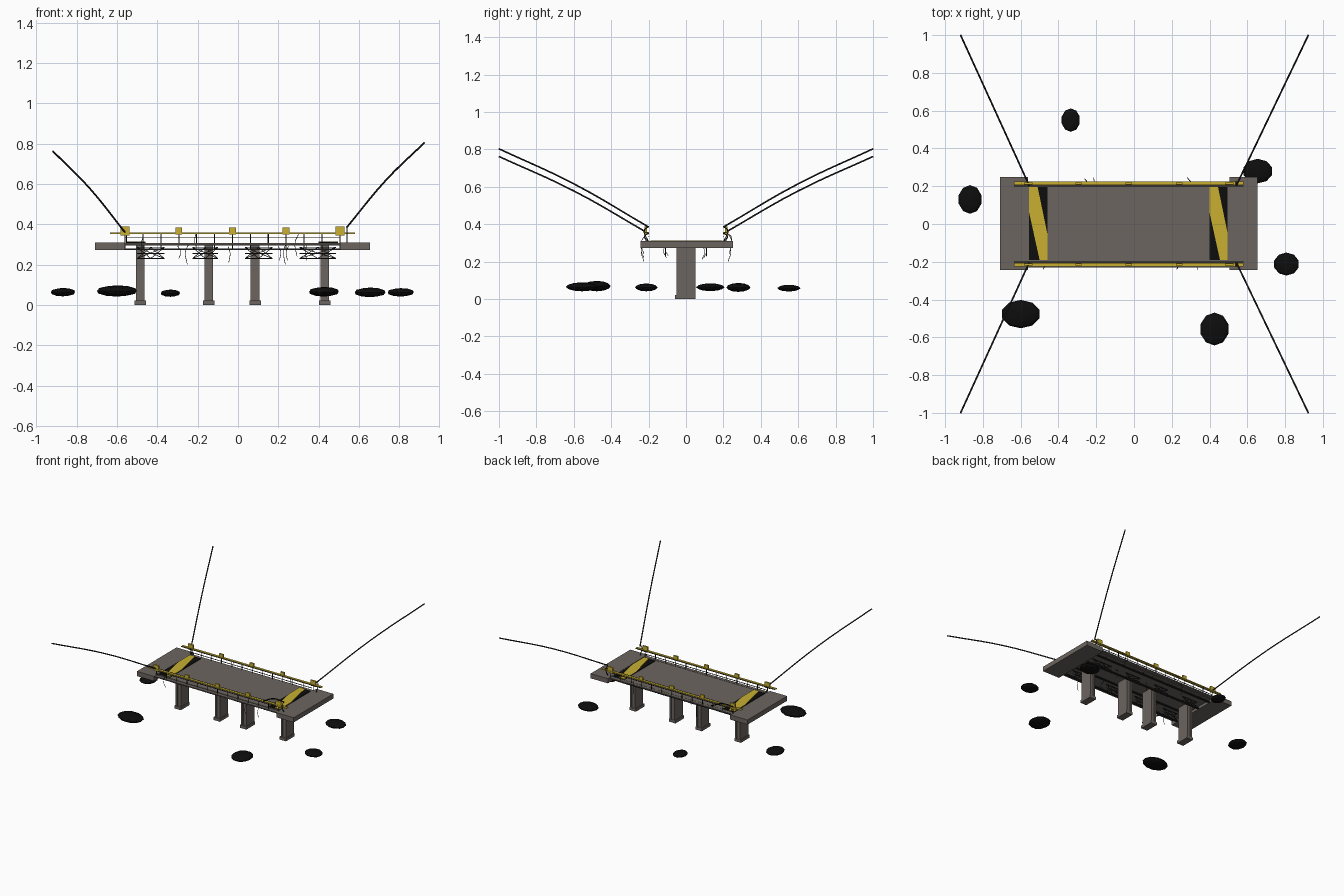
import bpy, bmesh, math, random
from mathutils import Vector

random.seed(4)
if "Cube" in bpy.data.objects:
    bpy.data.objects.remove(bpy.data.objects["Cube"])


def material(name, r, g, b):
    m = bpy.data.materials.new(name)
    m.diffuse_color = (r, g, b, 1)
    m.use_nodes = True
    for n in m.node_tree.nodes:
        if n.type == 'BSDF_PRINCIPLED':
            n.inputs["Base Color"].default_value = (r, g, b, 1)
    return m


CONCRETE = material("weathered concrete", 0.15, 0.13, 0.115)
YELLOW = material("safety yellow", 0.58, 0.43, 0.03)
BLACK = material("matt black", 0.004, 0.004, 0.004)
STEEL = material("dark steel", 0.02, 0.02, 0.022)


def make(name, bm, mat):
    me = bpy.data.meshes.new(name)
    bmesh.ops.recalc_face_normals(bm, faces=bm.faces)
    bm.to_mesh(me)
    bm.free()
    me.materials.append(mat)
    ob = bpy.data.objects.new(name, me)
    bpy.context.collection.objects.link(ob)
    return ob


def prism(name, outline, z0, z1, mat):
    """Extrude a flat outline from z0 up to z1."""
    bm = bmesh.new()
    face = bm.faces.new([bm.verts.new((x, y, z0)) for x, y in outline])
    top = bmesh.ops.extrude_face_region(bm, geom=[face])["geom"]
    for v in top:
        if isinstance(v, bmesh.types.BMVert):
            v.co.z = z1
    return make(name, bm, mat)


def box(name, x0, x1, y0, y1, z0, z1, mat):
    return prism(name, [(x0, y0), (x1, y0), (x1, y1), (x0, y1)], z0, z1, mat)


def wires(name, paths, radius, mat, smooth=False):
    """Round rods along several paths, gathered in one curve object."""
    cu = bpy.data.curves.new(name, 'CURVE')
    cu.dimensions = '3D'
    cu.bevel_depth = radius
    cu.bevel_resolution = 1
    cu.use_fill_caps = True
    cu.resolution_u = 5
    for pts in paths:
        s = cu.splines.new('BEZIER' if smooth else 'POLY')
        seq = s.bezier_points if smooth else s.points
        seq.add(len(pts) - 1)
        for p, co in zip(seq, pts):
            if smooth:
                p.co = co
                p.handle_left_type = p.handle_right_type = 'AUTO'
            else:
                p.co = (*co, 1)
    cu.materials.append(mat)
    ob = bpy.data.objects.new(name, cu)
    bpy.context.collection.objects.link(ob)
    return ob


# Roadway slab and the two end abutments
X0, X1, TOP = -0.56, 0.505, 0.307
box("deck_slab", X0, X1, -0.2, 0.2, 0.294, TOP, CONCRETE)
box("right_abutment", -0.71, X0, -0.243, 0.25, 0.272, 0.309, CONCRETE)
box("left_abutment", X1, 0.655, -0.243, 0.25, 0.272, 0.309, CONCRETE)

# Hazard bands: black plate with a slanting yellow stripe
for side, x in (("right", -0.555), ("left", 0.4)):
    box(side + "_hazard_band", x, x + 0.096, -0.19, 0.195, TOP, TOP + 0.004, BLACK)
    prism(side + "_hazard_stripe",
          [(x, 0.195), (x + 0.045, 0.195), (x + 0.096, -0.05),
           (x + 0.096, -0.19), (x + 0.055, -0.19), (x, 0.06)],
          TOP + 0.004, TOP + 0.007, YELLOW)

# Piers with grooved ends, on footings
for i, x in enumerate((-0.485, -0.145, 0.085, 0.43)):
    quarter = [(0.022, 0.05), (0.009, 0.05), (0.009, 0.043)]
    half = quarter + [(-a, b) for a, b in reversed(quarter)]
    outline = half + [(-a, -b) for a, b in half]
    prism(f"pier_{i + 1}", [(x + a, b) for a, b in outline], 0.015, 0.295, CONCRETE)
    box(f"footing_{i + 1}", x - 0.028, x + 0.028, -0.058, 0.05, 0, 0.022, CONCRETE)

# Crossed bracing under the deck, beside each pier
braces = []
for a, b in ((-0.5, -0.365), (-0.225, -0.1), (0.035, 0.17), (0.305, 0.485)):
    for y in (-0.11, 0.11):
        m = (a + b) / 2
        for z in (0.23, 0.255, 0.285):
            braces.append([(a, y, z), (b, y, z)])
        for p, q in ((a, m), (m, b), (a, b)):
            braces.append([(p, y, 0.23), (q, y, 0.285)])
            braces.append([(p, y, 0.285), (q, y, 0.23)])
wires("cross_bracing", braces, 0.002, STEEL)

# Long bottom chords and cross ties below the slab
for y in (-0.18, -0.06, 0.06, 0.18):
    box("bottom_chord", X0, X1, y - 0.008, y + 0.008, 0.273, 0.279, STEEL)
ties = []
for k in range(13):
    x = X0 + (X1 - X0) * k / 12
    ties += [[(x, y, 0.275), (x, y, 0.297)] for y in (-0.18, 0.18)]
wires("chord_hangers", ties, 0.002, STEEL)

# Railings: posts, mid wire, yellow handrail and marker plates
for side, s in (("front", -1), ("back", 1)):
    y = 0.215 * s
    box(side + "_handrail", -0.635, 0.58, y - 0.009, y + 0.009, 0.352, 0.358, YELLOW)
    box(side + "_edge_beam", X0, X1, y - 0.016, y + 0.01, 0.298, 0.306, CONCRETE)
    rods = [[(X0, y - 0.015 * s, 0.333), (X1, y - 0.015 * s, 0.333)],
            [(-0.635, y - 0.015 * s, 0.355), (0.58, y - 0.015 * s, 0.355)]]
    for k in range(13):
        x = X0 + (X1 - X0) * k / 12
        rods.append([(x, y, 0.3), (x, y, 0.354)])
    wires(side + "_railing_rods", rods, 0.0025, STEEL)
    for k in range(5):
        x = X0 + (X1 - X0) * k / 4
        h = 0.022 if k in (0, 4) else 0.017
        box(f"{side}_marker_{k + 1}", x - h, x + h, y - 0.006, y + 0.006,
            0.366 - h, 0.366 + h, YELLOW)

# Four stay cables rising outward from the deck corners
cables, loops = [], []
for s in (-1, 1):
    for foot, tip in (((-0.553, 0.2, 0.35), (-0.918, 1.0, 0.762)),
                      ((0.54, 0.2, 0.385), (0.923, 1.0, 0.803))):
        a, b = (Vector((p[0], p[1] * s, p[2])) for p in (foot, tip))
        mid = (a + b) / 2 + Vector((0, 0, 0.022))
        cables.append([a, mid, b])
        # loose end hanging to the deck
        loops.append([a, a + Vector((0, 0.022 * s, -0.015)), Vector((a.x, a.y, 0.305))])
wires("stay_cables", cables, 0.0045, STEEL, True)
wires("cable_ends", loops, 0.003, STEEL, True)

# Torn wires dangling from the deck edges and underside
strands = []
for x, y, z, drop in ((-0.47, -0.22, 0.34, 0.1), (-0.245, 0.22, 0.3, 0.1),
                      (-0.21, 0.225, 0.35, 0.06), (0.24, -0.22, 0.31, 0.11),
                      (0.3, 0.225, 0.35, 0.11), (0.34, -0.22, 0.3, 0.08),
                      (-0.3, -0.09, 0.29, 0.06), (0.2, -0.1, 0.29, 0.07),
                      (-0.05, 0.08, 0.29, 0.08), (0.25, 0.09, 0.29, 0.07)):
    s = math.copysign(1, y)
    bend = random.uniform(-0.02, 0.02)
    strands.append([(x, y, z), (x + bend, y + 0.02 * s, z - drop * 0.4),
                    (x + bend * 0.4, y + 0.005 * s, z - drop)])
wires("dangling_wires", strands, 0.0015, STEEL, True)

# Flattened black boulders floating round the bridge
for i, (x, y, z, rx, ry, rz) in enumerate((
        (-0.335, 0.55, 0.058, 0.05, 0.062, 0.018),
        (0.655, 0.28, 0.062, 0.08, 0.065, 0.024),
        (-0.868, 0.13, 0.063, 0.063, 0.076, 0.021),
        (0.807, -0.212, 0.062, 0.068, 0.061, 0.021),
        (-0.6, -0.477, 0.069, 0.104, 0.075, 0.028),
        (0.426, -0.556, 0.065, 0.077, 0.087, 0.024))):
    bm = bmesh.new()
    bmesh.ops.create_icosphere(bm, subdivisions=2, radius=1)
    for v in bm.verts:
        v.co = (x + v.co.x * rx, y + v.co.y * ry, z + v.co.z * rz)
    make(f"boulder_{i + 1}", bm, BLACK)
